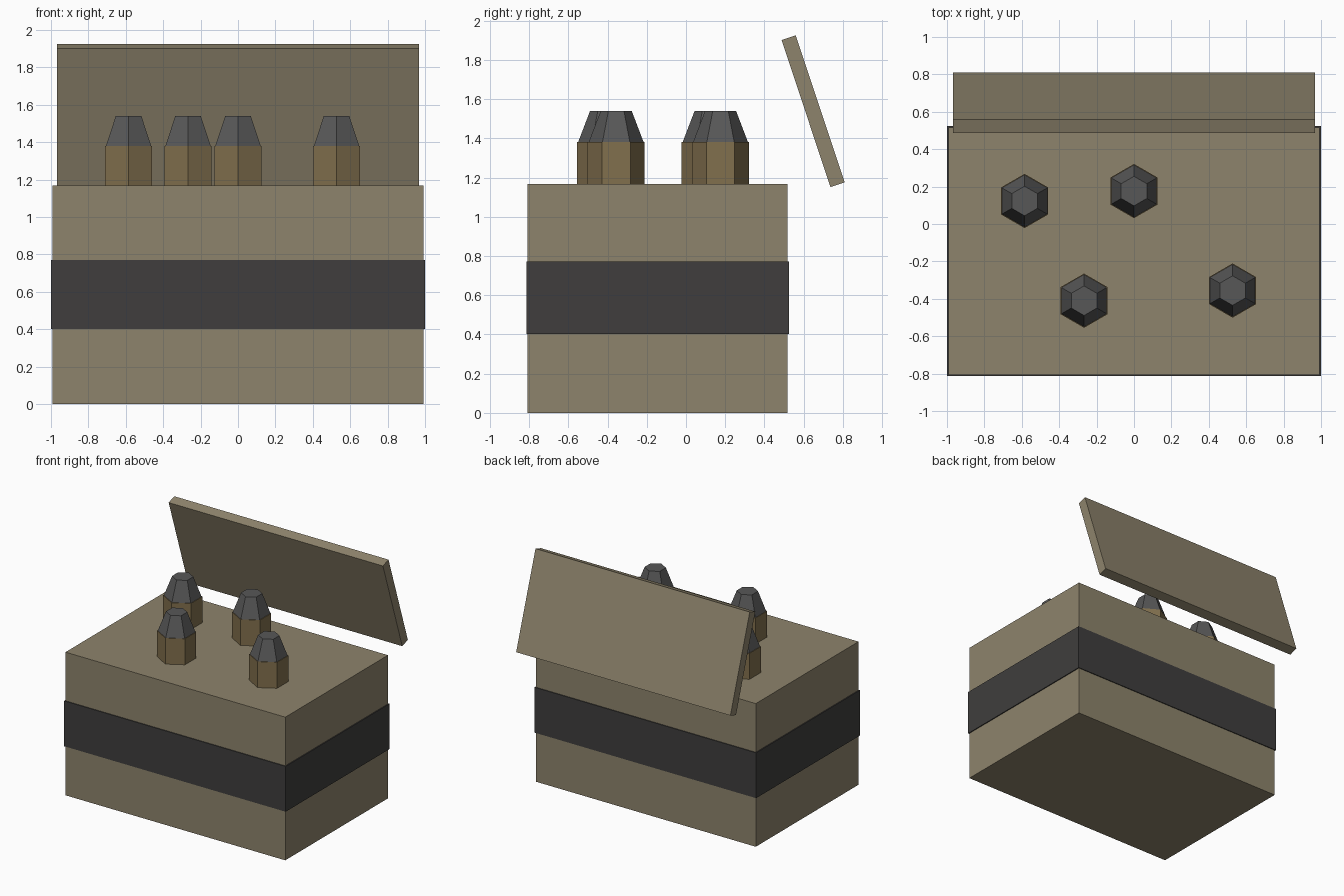
import bpy, math

if "Cube" in bpy.data.objects:
    bpy.data.objects.remove(bpy.data.objects["Cube"])

def material(name, rgb):
    m = bpy.data.materials.new(name)
    m.diffuse_color = (*rgb, 1)
    m.use_nodes = True
    m.node_tree.nodes["Principled BSDF"].inputs["Base Color"].default_value = m.diffuse_color
    return m

TAN = material("tan_paint", (0.27, 0.23, 0.15))
DARK = material("dark_band", (0.05, 0.048, 0.047))
BRASS = material("brass", (0.22, 0.16, 0.075))
STEEL = material("steel", (0.095, 0.095, 0.095))

def box(name, size, centre, mat, tilt=0):
    bpy.ops.mesh.primitive_cube_add(size=1, location=centre)
    o = bpy.context.object
    o.name = name
    o.scale = size
    bpy.ops.object.transform_apply(location=False, rotation=False, scale=True)
    o.rotation_euler.x = tilt
    o.data.materials.append(mat)

def hexagon(name, r1, r2, z1, z2, xy, mat):
    # blender places the first corner on the +y axis
    bpy.ops.mesh.primitive_cone_add(vertices=6, radius1=r1, radius2=r2, depth=z2 - z1,
                                    location=(*xy, (z1 + z2) / 2))
    o = bpy.context.object
    o.name = name
    o.data.materials.append(mat)

# crate body and the band around it
box("crate_body", (1.984, 1.324, 1.168), (0, -0.145, 0.584), TAN)
box("crate_band", (2.0, 1.338, 0.37), (0, -0.145, 0.586), DARK)

# open lid leaning forward behind the crate
box("open_lid", (1.934, 0.076, 0.79), (0, 0.648, 1.538), TAN, math.radians(18.4))

# cartridges: hexagonal case with tapered tip
for i, xy in enumerate([(-0.585, 0.123), (0, 0.176), (-0.267, -0.41), (0.527, -0.356)]):
    hexagon(f"cartridge_case_{i + 1}", 0.145, 0.145, 1.12, 1.38, xy, BRASS)
    hexagon(f"cartridge_tip_{i + 1}", 0.14, 0.079, 1.38, 1.54, xy, STEEL)
